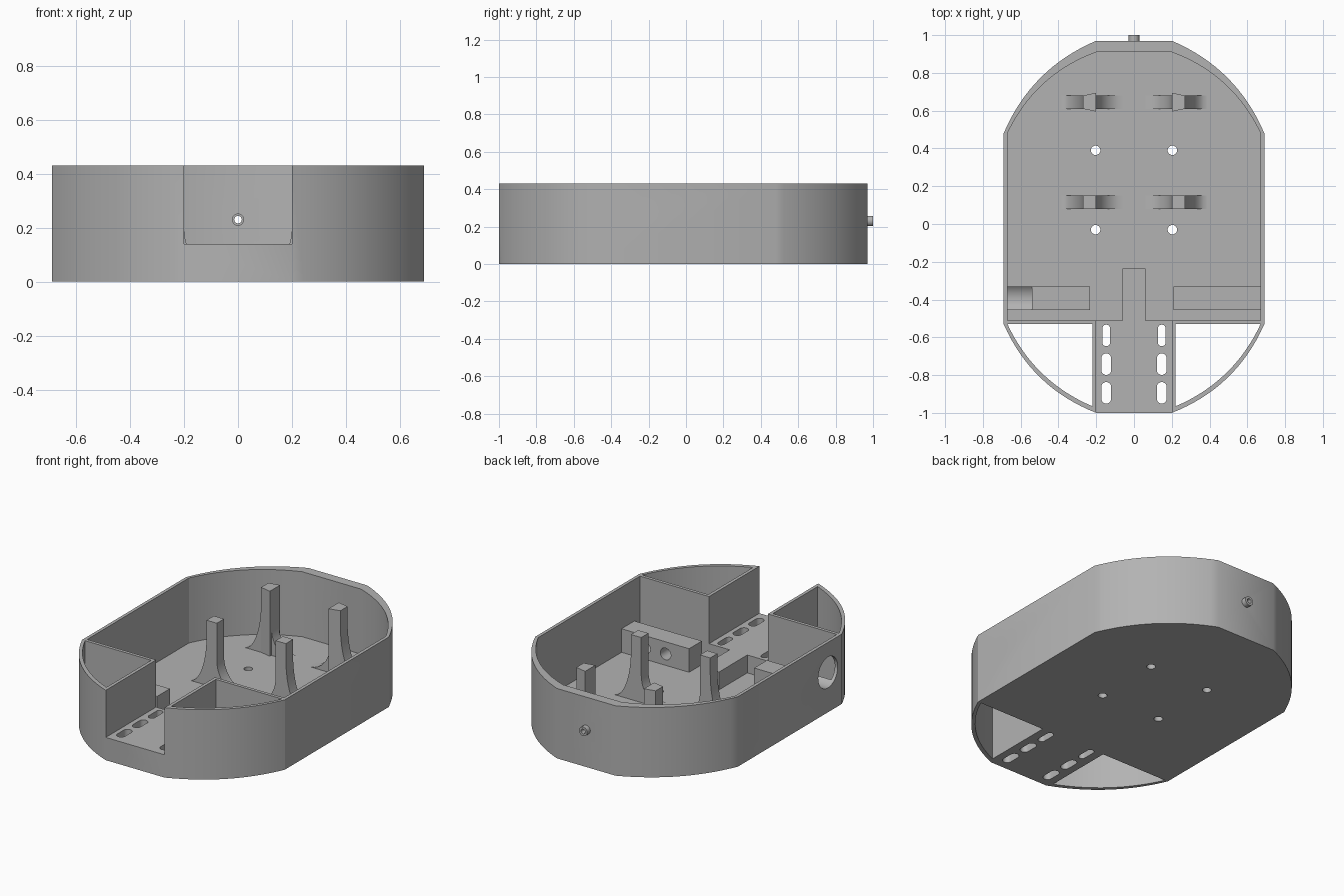
import bpy, bmesh, math
from mathutils import Vector, Matrix

cube = bpy.data.objects.get("Cube")
if cube:
    bpy.data.objects.remove(cube, do_unlink=True)

grey = bpy.data.materials.new("plain_grey")
grey.use_nodes = True
colour = (0.45, 0.45, 0.45, 1)
grey.diffuse_color = colour
grey.node_tree.nodes["Principled BSDF"].inputs["Base Color"].default_value = colour

TOP, FLOOR, DECK = 0.43, 0.03, 0.14


def prism(name, points, low, high, matrix=None):
    """Extrude a 2D outline along its local z."""
    bm = bmesh.new()
    face = bm.faces.new([bm.verts.new((x, y, low)) for x, y in points])
    grown = bmesh.ops.extrude_face_region(bm, geom=[face])
    moved = [v for v in grown["geom"] if isinstance(v, bmesh.types.BMVert)]
    bmesh.ops.translate(bm, verts=moved, vec=(0, 0, high - low))
    if matrix:
        bm.transform(matrix)
    bmesh.ops.recalc_face_normals(bm, faces=bm.faces[:])
    mesh = bpy.data.meshes.new(name)
    bm.to_mesh(mesh)
    bm.free()
    mesh.materials.append(grey)
    obj = bpy.data.objects.new(name, mesh)
    bpy.context.collection.objects.link(obj)
    return obj


def rect(x0, x1, y0, y1):
    return [(x0, y0), (x1, y0), (x1, y1), (x0, y1)]


def arc(start, end, sag, steps=16):
    """Shallow curve between two points, bulging away from the origin."""
    p, q = Vector(start), Vector(end)
    n = Vector((q.y - p.y, p.x - q.x)).normalized()
    if n.dot(p + q) < 0:
        n = -n
    ts = [i / steps for i in range(steps + 1)]
    return [tuple(p.lerp(q, t) + n * sag * 4 * t * (1 - t)) for t in ts]


def mirror(points):
    return [(-x, y) for x, y in reversed(points)]


def slot(x, y, radius, half_length=0.0, steps=12):
    """Round or stadium-shaped outline."""
    pts = []
    for side in (1, -1):
        for i in range(steps + 1 if half_length else steps):
            a = math.pi * i / steps + (0 if side > 0 else math.pi)
            pts.append((x + radius * math.cos(a), y + side * half_length + radius * math.sin(a)))
    return pts


# Local z along x, and local z along y
ALONG_X = Matrix(((0, 0, 1, 0), (1, 0, 0, 0), (0, 1, 0, 0), (0, 0, 0, 1)))
ALONG_Y = Matrix(((1, 0, 0, 0), (0, 0, 1, 0), (0, 1, 0, 0), (0, 0, 0, 1)))


def cut(obj, cutters):
    for c in cutters:
        c.hide_render = True
        mod = obj.modifiers.new("cut", "BOOLEAN")
        mod.operation, mod.solver, mod.object = "DIFFERENCE", "EXACT", c
    graph = bpy.context.evaluated_depsgraph_get()
    mesh = bpy.data.meshes.new_from_object(obj.evaluated_get(graph))
    obj.modifiers.clear()
    obj.data = mesh
    for c in cutters:
        bpy.data.objects.remove(c, do_unlink=True)


def wheel_hole(side):
    ends = sorted((side * 0.54, side * 0.8))
    return prism("axle_cutter", slot(-0.395, 0.245, 0.095, steps=24), *ends, ALONG_X)


# Hull: rounded tray with a flat back, open front notch and hollow corner pods
right_edge = arc((0.2, -1), (0.69, -0.53), 0.07) + arc((0.69, 0.48), (0.2, 0.97), 0.07)
hull = prism("hull", right_edge + mirror(right_edge), 0, TOP)
inner = [(0.67, -0.51)] + arc((0.67, 0.48), (0.2, 0.91), 0.065)
cutters = [
    prism("cavity_cutter", inner + mirror(inner), FLOOR, 1),
    prism("notch_cutter", rect(-0.2, 0.2, -1.2, -0.5), DECK, 1),
    prism("pin_hole_cutter", slot(0, 0.23, 0.021), 0.85, 1.1, ALONG_Y),
]
pod = [(0.22, -0.53)] + arc((0.22, -0.965), (0.67, -0.53), 0.06)
for side in (1, -1):
    cutters.append(prism("pod_cutter", pod if side > 0 else mirror(pod), -0.1, 1))
    cutters.append(wheel_hole(side))
    for y, r in ((-0.59, 0.021), (-0.742, 0.026), (-0.894, 0.026)):
        cutters.append(prism("deck_slot_cutter", slot(side * 0.147, y, r, 0.057 - r), -0.1, 1))
    for y in (0.39, -0.03):
        cutters.append(prism("screw_hole_cutter", slot(side * 0.203, y, 0.025), -0.1, 0.1))
cut(hull, cutters)

# Hollow pin on the back wall
pin = prism("back_pin", slot(0, 0.23, 0.028), 0.965, 1.0, ALONG_Y)
cut(pin, [prism("pin_bore_cutter", slot(0, 0.23, 0.014), 0.9, 1.1, ALONG_Y)])

# Grooved rack behind the deck
rack = prism("cable_rack", rect(-0.06, 0.06, -0.51, -0.235), FLOOR - 0.01, DECK)
cut(rack, [prism("groove_cutter", slot(y, DECK, 0.027), -0.1, 0.1, ALONG_X)
           for y in (-0.268, -0.363, -0.455)])

# Motor blocks with round holes, scooped out at the wheel holes
for side, label in ((1, "left"), (-1, "right")):
    x0, x1 = sorted((side * (0.21 if side > 0 else 0.233), side * 0.675))
    block = prism(label + "_motor_block", rect(x0, x1, -0.455, -0.33), FLOOR - 0.01, 0.175)
    cut(block, [wheel_hole(side)] + [
        prism("bolt_cutter", slot(side * x, 0.1, 0.036), -0.6, -0.2, ALONG_Y)
        for x in (0.37, 0.51)])


# Flared posts
def quarter(cx, cz, a, b, steps=12):
    """Concave fillet from the floor up to the vertical."""
    angles = [math.pi / 2 * i / steps for i in range(steps + 1)]
    return [(cx + a * math.sin(t), cz - b * math.cos(t)) for t in angles]


profile = quarter(0.06, 0.2, 0.14, 0.17) + [(0.2, TOP), (0.27, TOP)]
profile += reversed(quarter(0.385, 0.33, -0.115, 0.3))
profile += [(0.385, FLOOR - 0.01), (0.06, FLOOR - 0.01)]
column = [(0.2, 0.595), (0.27, 0.61), (0.27, 0.68), (0.2, 0.695)]
for side, label in ((1, "left"), (-1, "right")):
    outline = profile if side > 0 else mirror(profile)
    prism(label + "_front_post", outline, 0.08, 0.15, ALONG_Y)
    prism(label + "_back_post", outline, 0.61, 0.68, ALONG_Y)
    prism(label + "_back_post_column", column if side > 0 else mirror(column), FLOOR - 0.01, TOP)

# Smooth the curved walls, keep edges sharp
bpy.ops.object.select_all(action="DESELECT")
for obj in bpy.context.collection.objects:
    if obj.type == "MESH" and grey.name in obj.data.materials:
        obj.select_set(True)
        bpy.context.view_layer.objects.active = obj
bpy.ops.object.shade_smooth_by_angle(angle=math.radians(25))
